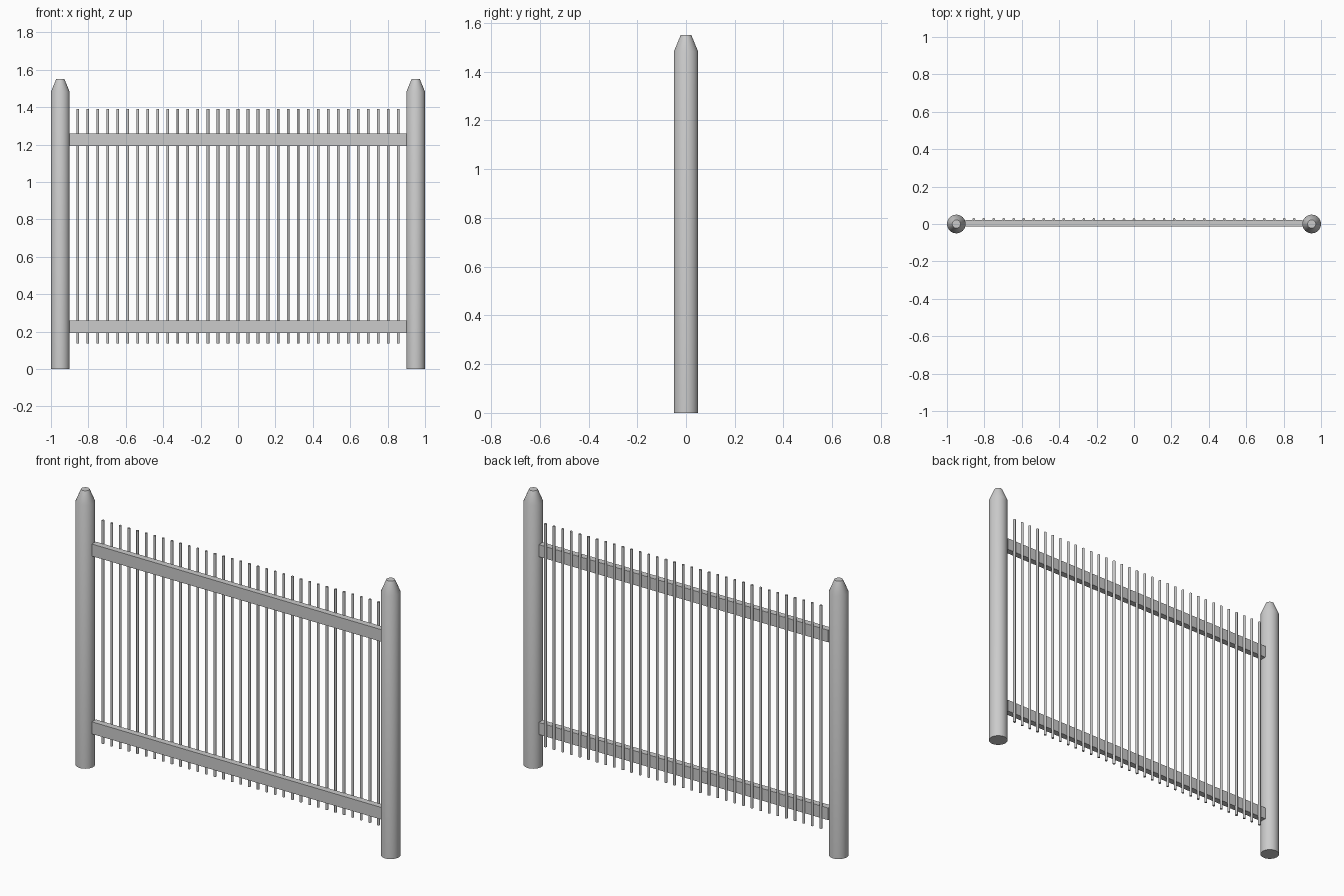
import bpy, bmesh, math

if "Cube" in bpy.data.objects:
    bpy.data.objects.remove(bpy.data.objects["Cube"])


def make_object(name, bm):
    bmesh.ops.recalc_face_normals(bm, faces=bm.faces)
    mesh = bpy.data.meshes.new(name)
    bm.to_mesh(mesh)
    bm.free()
    obj = bpy.data.objects.new(name, mesh)
    bpy.context.collection.objects.link(obj)
    return obj


def lathe(bm, x, y, profile, sides):
    # Stack of rings (radius, z) closed at both ends
    rings = [[bm.verts.new((x + r * math.cos(2 * math.pi * i / sides),
                            y + r * math.sin(2 * math.pi * i / sides), z))
              for i in range(sides)] for r, z in profile]
    for a, b in zip(rings, rings[1:]):
        for i in range(sides):
            j = (i + 1) % sides
            bm.faces.new((a[i], a[j], b[j], b[i])).smooth = True
    bm.faces.new(rings[0])
    bm.faces.new(rings[-1])


def smooth(obj):
    bpy.ops.object.select_all(action='DESELECT')
    obj.select_set(True)
    bpy.context.view_layer.objects.active = obj
    bpy.ops.object.shade_smooth_by_angle(angle=math.radians(25))


# Round posts with tapered tops
for side, x in (("left", -0.95), ("right", 0.95)):
    bm = bmesh.new()
    lathe(bm, x, 0, [(0.05, 0), (0.05, 1.482), (0.022, 1.55)], 32)
    smooth(make_object(side + "_post", bm))

# Horizontal rails: channel section open towards the back
section = [(-0.013, -0.034), (0.022, -0.034), (0.022, 0.034), (-0.013, 0.034)]
for label, z in (("lower", 0.225), ("upper", 1.225)):
    bm = bmesh.new()
    ends = [[bm.verts.new((x, y, z + dz)) for y, dz in section] for x in (-0.9, 0.9)]
    n = len(section)
    for i in range(n):
        j = (i + 1) % n
        bm.faces.new((ends[0][i], ends[0][j], ends[1][j], ends[1][i]))
    for ring in ends:
        bm.faces.new(ring)
    make_object(label + "_rail", bm)

# Row of thin vertical bars behind the rails
bm = bmesh.new()
for k in range(33):
    lathe(bm, -0.857 + k * 1.714 / 32, 0.025, [(0.007, 0.135), (0.007, 1.39)], 12)
smooth(make_object("bars", bm))
